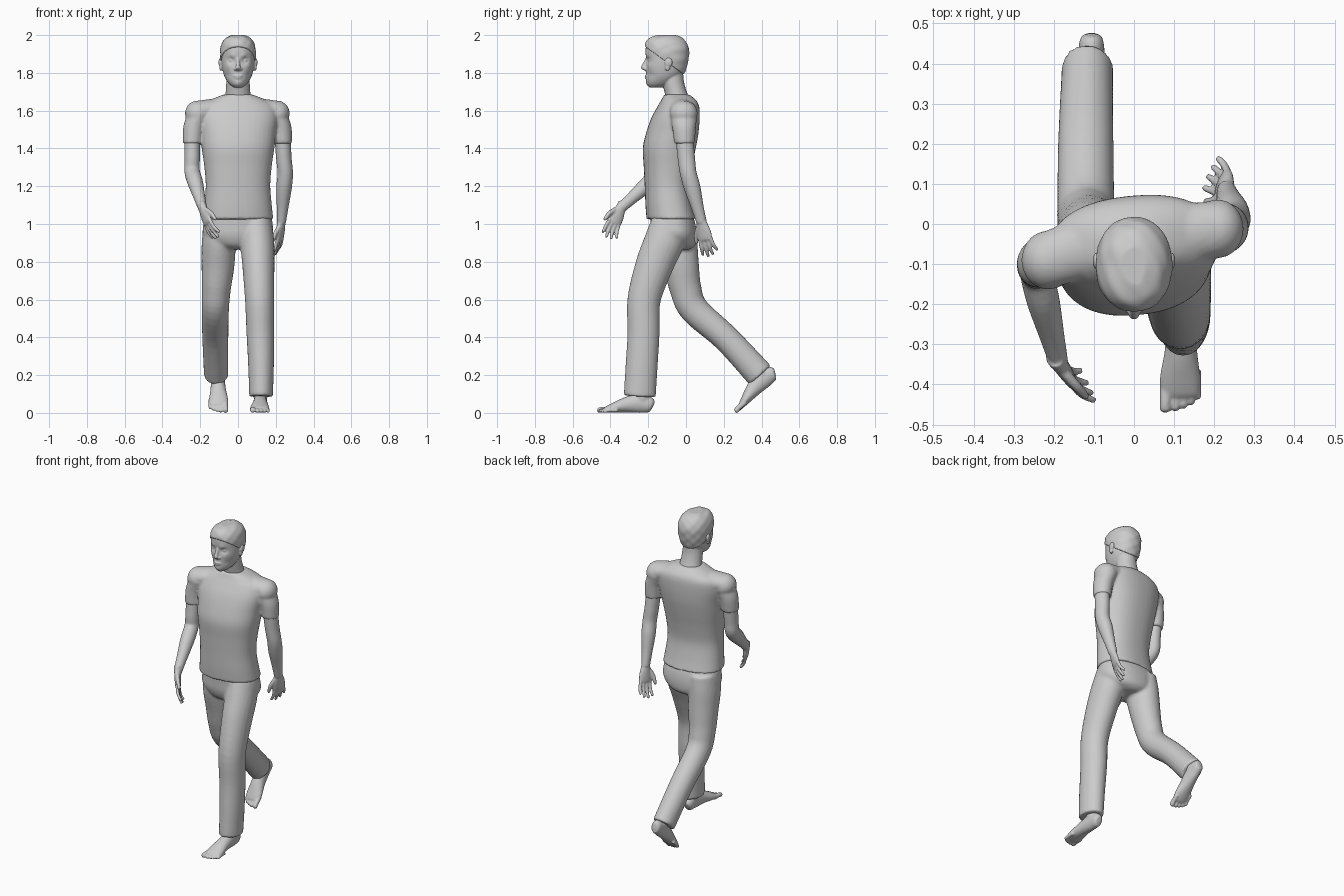
import bpy, bmesh, math
from mathutils import Vector, Matrix

Z = Vector((0, 0, 1))


def catmull(rows, k):
    """Resample section rows smoothly, k steps per span."""
    out = []
    for i in range(len(rows) - 1):
        p0, p1 = rows[max(i - 1, 0)], rows[i]
        p2, p3 = rows[i + 1], rows[min(i + 2, len(rows) - 1)]
        for s in range(k):
            t = s / k
            out.append([0.5 * (2 * b + (c - a) * t + (2 * a - 5 * b + 4 * c - d) * t * t
                               + (3 * b - a - 3 * c + d) * t ** 3)
                        for a, b, c, d in zip(p0, p1, p2, p3)])
    return out + [list(rows[-1])]


def loft(bm, rows, n=24, k=5, normal=None, side=(1, 0, 0), power=2.0, M=Matrix()):
    """Closed tube through sections (x, y, z, radius along side, other radius)."""
    rows = catmull(rows, k)
    pts = [Vector(r[:3]) for r in rows]
    rings, verts = [], []
    for i, r in enumerate(rows):
        t = normal or (pts[min(i + 1, len(pts) - 1)] - pts[max(i - 1, 0)]).normalized()
        u = Vector(side)
        u = (u - t * u.dot(t)).normalized()
        w = t.cross(u)
        ring = []
        for j in range(n):
            c, s = math.cos(math.tau * j / n), math.sin(math.tau * j / n)
            c, s = (math.copysign(abs(q) ** (2 / power), q) for q in (c, s))
            ring.append(bm.verts.new(M @ (pts[i] + u * c * max(r[3], .001) + w * s * max(r[4], .001))))
        rings.append(ring)
        verts += ring
    for a, b in zip(rings, rings[1:]):
        for j in range(n):
            bm.faces.new((a[j], a[(j + 1) % n], b[(j + 1) % n], b[j]))
    bm.faces.new(rings[0][::-1])
    bm.faces.new(rings[-1])
    return verts


def ball(bm, c, r, M=Matrix()):
    r = r if isinstance(r, tuple) else (r, r, r)
    mat = M @ Matrix.Translation(c) @ Matrix.Diagonal((*r, 1))
    bmesh.ops.create_uvsphere(bm, u_segments=20, v_segments=12, radius=1, matrix=mat)


def finish(name, bm, voxel=None, smooth=2):
    """Make the object; overlapping volumes are fused by a voxel remesh."""
    bmesh.ops.recalc_face_normals(bm, faces=bm.faces)
    me = bpy.data.meshes.new(name)
    bm.to_mesh(me)
    bm.free()
    me.polygons.foreach_set("use_smooth", [True] * len(me.polygons))
    ob = bpy.data.objects.new(name, me)
    bpy.context.collection.objects.link(ob)
    if voxel:
        m = ob.modifiers.new("fuse", 'REMESH')
        m.mode, m.voxel_size, m.use_smooth_shade = 'VOXEL', voxel, True
        m = ob.modifiers.new("relax", 'SMOOTH')
        m.factor, m.iterations = 0.5, smooth
    return ob


# rings from (z, front y, back y, half width)
def stack(rows):
    return [(0, (f + b) / 2, z, w, (b - f) / 2) for z, f, b, w in rows]


SKULL = stack([(1.722, -.19, -.13, .02), (1.74, -.205, -.08, .045), (1.77, -.211, -.04, .066),
               (1.80, -.211, -.015, .078), (1.84, -.211, 0, .086), (1.88, -.212, .008, .089),
               (1.92, -.214, .01, .089), (1.955, -.208, -.003, .080), (1.98, -.188, -.025, .06),
               (1.994, -.145, -.06, .028)])

# head with face and neck
bm = bmesh.new()
for v in loft(bm, SKULL, n=56, k=6, normal=Z, power=2.15):
    if v.co.y < -.1:
        for x, z, r, d in ((.036, 1.866, .018, .012), (.03, 1.89, .014, -.005), (.0, 1.745, .02, -.005),
                           (.055, 1.835, .02, -.004), (.055, 1.785, .02, .006)):
            v.co.y += d * math.exp(-((abs(v.co.x) - x) ** 2 + (v.co.z - z) ** 2) / r ** 2)
loft(bm, [(0, -.03, 1.63, .075, .07), (0, -.052, 1.69, .066, .06), (0, -.068, 1.75, .062, .058),
          (0, -.075, 1.80, .06, .06)], normal=Z)
loft(bm, [(0, -.204, 1.88, .008, .009), (0, -.217, 1.85, .010, .012), (0, -.224, 1.826, .014, .014),
          (0, -.211, 1.811, .010, .008)], normal=Z)
ball(bm, (0, -.209, 1.784), (.024, .009, .005))
ball(bm, (0, -.208, 1.774), (.02, .009, .006))
for s in (-1, 1):
    ball(bm, (s * .014, -.213, 1.821), .009)
    ball(bm, (s * .036, -.185, 1.866), .014)
    ball(bm, (s * .094, -.092, 1.855), (.009, .021, .024))
    ball(bm, (s * .091, -.098, 1.832), (.008, .014, .022))
finish("head", bm, .004, 2)

# short hair: enlarged skull cut along a sloping hairline
bm = bmesh.new()
for v in loft(bm, SKULL, n=56, k=6, normal=Z, power=2.15):
    c = Vector((0, -.1, 1.88))
    d = v.co - c
    v.co = c + d * 1.06 + d.normalized() * .0015 * math.sin(90 * v.co.x + 60 * v.co.y) * math.sin(110 * v.co.z)
    v.co.z = min(v.co.z, 2.0)
cut = bmesh.ops.bisect_plane(bm, geom=bm.verts[:] + bm.edges[:] + bm.faces[:], plane_co=(0, -.215, 1.938),
                             plane_no=(0, .155, .215), clear_inner=True)
bmesh.ops.holes_fill(bm, edges=[e for e in bm.edges if e.is_boundary], sides=0)
hair = finish("hair", bm, .005, 2)

# shoulder, elbow, wrist, fingertip aim and thumb side of each arm
ARMS = {
    "left": (1, (.208, -.012, 1.585), (.236, -.008, 1.425), (.25, .012, 1.27), (.23, .082, 1.01),
             (-.02, .045, -.2), (-.4, -1, 0)),
    "right": (-1, (-.215, -.09, 1.585), (-.242, -.105, 1.425), (-.243, -.125, 1.28), (-.188, -.345, 1.085),
              (.06, -.08, -.17), (.5, -1, 0)),
}

# t-shirt: torso twisted with the stride, shoulders and short sleeves
bm = bmesh.new()
loft(bm, stack([(1.025, -.207, .05, .187), (1.1, -.213, .032, .179), (1.2, -.217, .018, .171),
                (1.3, -.222, .03, .178), (1.4, -.227, .05, .192), (1.48, -.21, .064, .2),
                (1.56, -.182, .07, .21), (1.62, -.15, .068, .2), (1.655, -.13, .052, .15),
                (1.685, -.116, .018, .078)]),
     n=40, normal=Z, side=(1, .1, 0), power=2.3)
for s, sh, hem, *_ in ARMS.values():
    ball(bm, sh, (.066, .074, .068))
    mid = Vector(sh).lerp(Vector(hem), .45)
    loft(bm, [(sh[0] - s * .01, sh[1], sh[2], .062, .072), (mid.x + s * .006, mid.y, mid.z, .057, .063),
              (*hem, .05, .054)], normal=Z)
    loft(bm, [(s * .05, -.035, 1.625, .05, .08), (*(Vector(sh) + Vector((0, 0, .012))), .055, .07)],
         side=(0, 0, 1))
finish("t_shirt", bm, .008, 3)

# bare arms and hands
for name, (s, sh, hem, elbow, wrist, aim, thumb) in ARMS.items():
    bm = bmesh.new()
    H, E, W = Vector(hem), Vector(elbow), Vector(wrist)
    top = H + Vector((0, 0, .03))
    loft(bm, [(*top, .043, .047), (*H.lerp(E, .5), .041, .046), (*E, .041, .044),
              (*E.lerp(W, .3), .041, .044), (*E.lerp(W, .7), .031, .033), (*W, .024, .028)])
    # hand frame: z back along the arm, -y to the thumb, palm to -x (mirrored)
    zc = -Vector(aim).normalized()
    th = Vector(thumb)
    yc = -(th - zc * th.dot(zc)).normalized()
    xc = yc.cross(zc)
    M = Matrix.Translation(W) @ Matrix((xc, yc, zc)).transposed().to_4x4() @ Matrix.Diagonal((s, 1, 1, 1))
    loft(bm, [(0, 0, .03, .024, .028), (0, 0, 0, .021, .028), (0, 0, -.05, .018, .04),
              (0, 0, -.09, .014, .041), (0, 0, -.102, .008, .034)], n=20, M=M)
    for i, length in enumerate((.078, .09, .084, .064)):
        y = -.03 + .02 * i
        loft(bm, [(0, y, -.08, .01, .01), (-.006, y * 1.2, -.1 - length * .45, .0095, .0095),
                  (-.022, y * 1.4, -.1 - length * .93, .008, .008), (-.025, y * 1.42, -.1 - length, .004, .004)],
             n=12, M=M)
    loft(bm, [(0, -.02, -.02, .013, .015), (-.01, -.048, -.06, .012, .013), (-.016, -.06, -.1, .01, .01),
              (-.018, -.062, -.112, .005, .005)], n=12, M=M)
    finish(name + "_arm", bm, .005, 2)

# trousers: hips, forward left leg, trailing bent right leg
bm = bmesh.new()
loft(bm, stack([(1.06, -.19, .03, .172), (1.0, -.188, .05, .184), (.94, -.185, .057, .184),
                (.89, -.165, .05, .14), (.865, -.13, .02, .07)]), n=40, normal=Z, power=2.2)
loft(bm, [(.095, -.08, 1.0, .085, .105), (.102, -.118, .9, .09, .106), (.108, -.168, .78, .085, .1),
          (.114, -.222, .6, .077, .088), (.118, -.225, .42, .073, .085), (.122, -.235, .25, .068, .085),
          (.122, -.245, .087, .063, .085)])
loft(bm, [(-.095, -.055, 1.0, .085, .105), (-.102, -.045, .9, .09, .106), (-.106, -.025, .78, .087, .094),
          (-.115, -.002, .655, .077, .084), (-.12, .045, .545, .072, .078), (-.12, .215, .392, .069, .072),
          (-.116, .393, .199, .064, .076)])
finish("trousers", bm, .009, 3)

# bare feet: the right one is mirrored and tipped onto its toes
tip = (Matrix.Translation((.012, .398, .222)) @ Matrix.Rotation(math.radians(40), 4, 'X')
       @ Matrix.Translation((0, .225, -.09)) @ Matrix.Diagonal((-1, 1, 1, 1)))
for name, M in (("left", Matrix()), ("right", tip)):
    bm = bmesh.new()
    loft(bm, [(.118, -.174, .036, .014, .018), (.118, -.188, .041, .029, .039), (.118, -.245, .052, .035, .052),
              (.117, -.32, .042, .041, .04), (.115, -.38, .028, .05, .027), (.114, -.42, .018, .049, .017),
              (.114, -.432, .015, .043, .01)], M=M)
    loft(bm, [(.12, -.235, .125, .037, .042), (.119, -.232, .08, .036, .042), (.118, -.225, .04, .03, .035)], M=M)
    for i, (y, r) in enumerate(((-.47, .014), (-.467, .0105), (-.461, .010), (-.452, .0095), (-.438, .009))):
        x = (.078, .103, .123, .142, .159)[i]
        loft(bm, [(x, y + .075, r + .004, r, r), (x, y + .03, r + .004, r, r), (x, y + .007, r, r, r),
                  (x, y, r, r * .4, r * .4)], n=12, M=M)
    finish(name + "_foot", bm, .005, 2)
